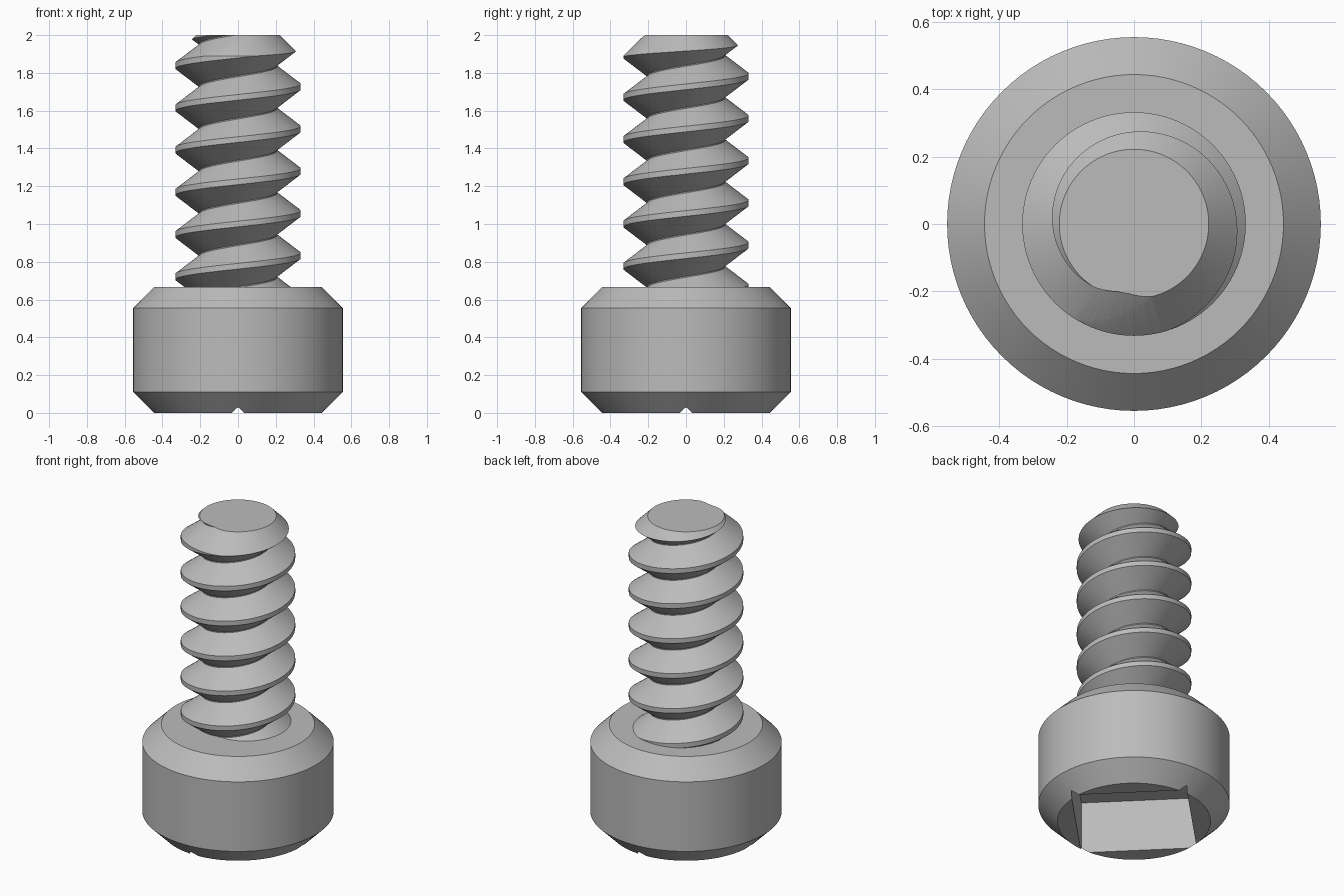
import bpy, bmesh
from math import pi, sin, cos, radians

cube = bpy.data.objects.get("Cube")
if cube:
    bpy.data.objects.remove(cube, do_unlink=True)

steel = bpy.data.materials.new("grey_steel")
steel.use_nodes = True
GREY = (0.5, 0.5, 0.5, 1)
steel.diffuse_color = GREY
steel.node_tree.nodes["Principled BSDF"].inputs["Base Color"].default_value = GREY


def make_object(name, bm):
    bmesh.ops.recalc_face_normals(bm, faces=bm.faces)
    mesh = bpy.data.meshes.new(name)
    bm.to_mesh(mesh)
    bm.free()
    mesh.materials.append(steel)
    obj = bpy.data.objects.new(name, mesh)
    bpy.context.collection.objects.link(obj)
    return obj


def lathe(name, profile, sides=96):
    """Closed solid turned around z from (radius, height) points."""
    bm = bmesh.new()
    rings = [[bm.verts.new((r * cos(2 * pi * i / sides), r * sin(2 * pi * i / sides), z))
              for i in range(sides)] for r, z in profile]
    for low, high in zip(rings, rings[1:]):
        for i in range(sides):
            j = (i + 1) % sides
            bm.faces.new((low[i], low[j], high[j], high[i]))
    bm.faces.new(rings[0])
    bm.faces.new(rings[-1])
    return make_object(name, bm)


def carve(obj, cutter, operation):
    """Apply a boolean, then drop the cutter."""
    cutter.hide_render = True
    mod = obj.modifiers.new("carve", 'BOOLEAN')
    mod.object, mod.operation, mod.solver = cutter, operation, 'EXACT'
    bpy.ops.object.select_all(action='DESELECT')
    bpy.context.view_layer.objects.active = obj
    obj.select_set(True)
    bpy.ops.object.modifier_apply(modifier=mod.name)
    bpy.data.objects.remove(cutter, do_unlink=True)
    bpy.ops.object.shade_smooth_by_angle(angle=radians(25))


# Head: chamfered cylinder with a square socket underneath
R, H, C = 0.555, 0.667, 0.111
head = lathe("head", [(R - C, 0), (R, C), (R, H - C), (R - C, H)])
socket = lathe("socket_cutter", [(0.475, -0.2), (0.475, 0.333)], sides=4)
carve(head, socket, 'DIFFERENCE')

# Threaded shank: one V profile swept up a right-handed helix
PITCH, CREST, ROOT, SIDES, TURNS = 0.2235, 0.332, 0.207, 96, 9
START = 1.503 - 5 * PITCH                      # crest height on the +x side
tooth = [(-0.015, CREST), (0.015, CREST), (PITCH / 2 - 0.003, ROOT), (PITCH / 2 + 0.003, ROOT)]
bm = bmesh.new()
columns = []
for i in range(SIDES):
    a = 2 * pi * i / SIDES
    columns.append([bm.verts.new((r * cos(a), r * sin(a), START + (t + i / SIDES) * PITCH + dz))
                    for t in range(TURNS) for dz, r in tooth])
n, step = len(columns[0]), len(tooth)
for i in range(SIDES):
    here, there = columns[i], columns[(i + 1) % SIDES]
    shift = step if i == SIDES - 1 else 0      # the last column meets the next turn
    for k in range(n - 1):
        if k + 1 + shift < n:
            bm.faces.new((here[k], there[k + shift], there[k + 1 + shift], here[k + 1]))

# Close both ends of the helix with fans to the axis
rims = [e for e in bm.edges if e.is_boundary]
middle = START + TURNS * PITCH / 2
for top in (False, True):
    z = START + (TURNS + 0.2) * PITCH if top else START - 0.02
    hub = bm.verts.new((0, 0, z))
    for e in rims:
        if (e.verts[0].co.z > middle) == top:
            bm.faces.new((e.verts[0], e.verts[1], hub))
shank = make_object("threaded_shank", bm)

# Trim the shank flat inside the head and chamfer its tip
trim = lathe("trim_cutter", [(0.5, 0.6), (0.5, 1.722), (0.222, 2.0)])
carve(shank, trim, 'INTERSECT')
